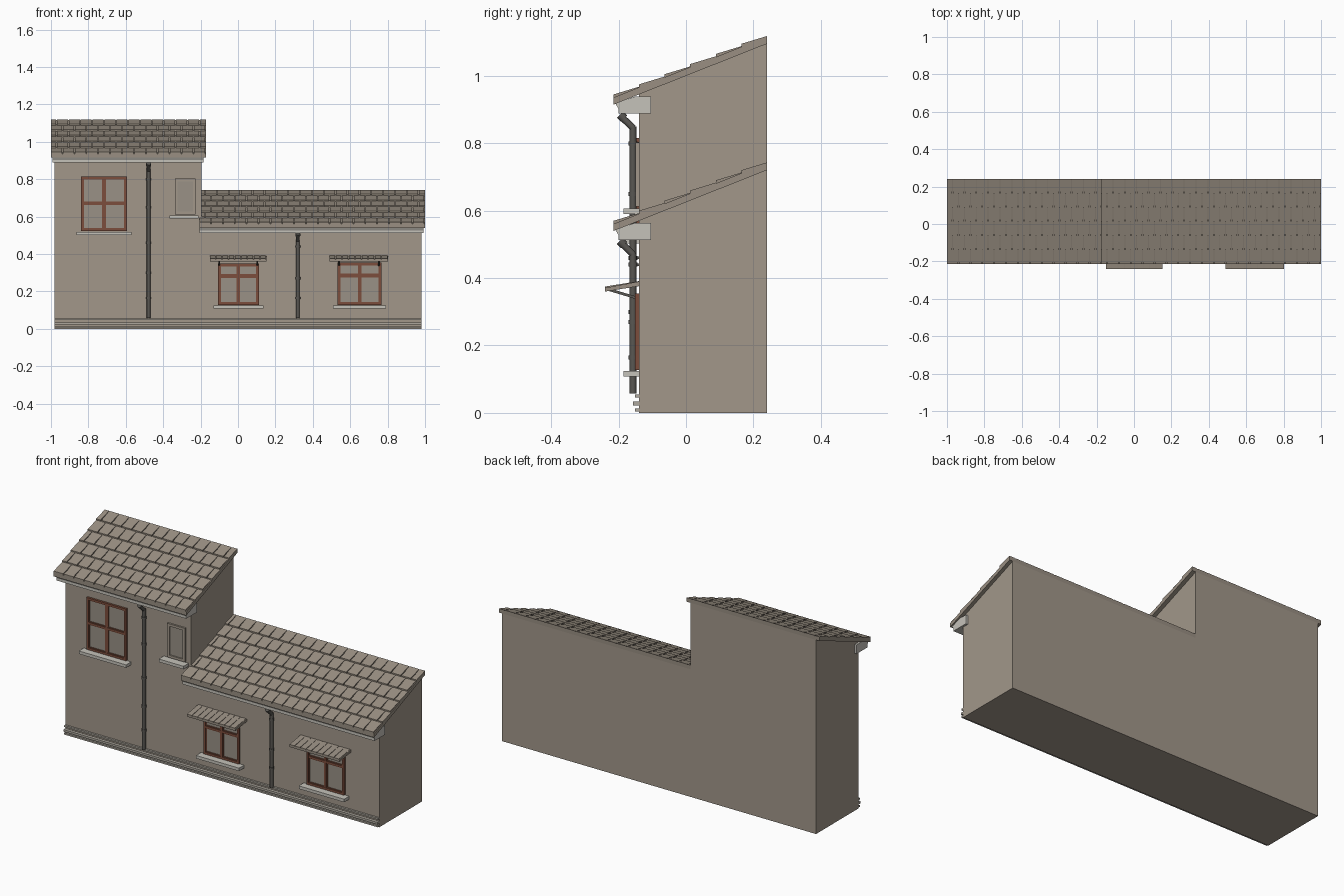
import bpy, bmesh
from mathutils import Vector

cube = bpy.data.objects.get("Cube")
if cube:
    bpy.data.objects.remove(cube, do_unlink=True)


def material(name, r, g, b):
    m = bpy.data.materials.new(name)
    m.use_nodes = True
    m.diffuse_color = (r, g, b, 1)
    m.node_tree.nodes["Principled BSDF"].inputs["Base Color"].default_value = (r, g, b, 1)
    return m


WALL = material("warm grey render", .36, .31, .255)
ROOF = material("taupe tiles", .32, .275, .225)
STONE = material("pale stone", .56, .54, .49)
WOOD = material("red brown wood", .20, .075, .045)
METAL = material("dark pipe metal", .10, .095, .085)
GLASS = material("grey glass", .32, .285, .24)
BAND = material("plinth grey", .42, .39, .34)

FRONT, BACK, EAVE = -.14, .24, -.215
SLOPE = .396


def finish(name, bm, mat):
    bmesh.ops.recalc_face_normals(bm, faces=bm.faces)
    mesh = bpy.data.meshes.new(name)
    bm.to_mesh(mesh)
    bm.free()
    mesh.materials.append(mat)
    ob = bpy.data.objects.new(name, mesh)
    bpy.context.collection.objects.link(ob)
    return ob


def prisms(name, mat, parts):
    """Each part is a (y, z) profile extruded from x0 to x1."""
    bm = bmesh.new()
    for profile, x0, x1 in parts:
        a = [bm.verts.new((x0, y, z)) for y, z in profile]
        b = [bm.verts.new((x1, y, z)) for y, z in profile]
        bm.faces.new(a)
        bm.faces.new(b[::-1])
        for i in range(len(a)):
            j = (i + 1) % len(a)
            bm.faces.new((a[i], b[i], b[j], a[j]))
    return finish(name, bm, mat)


def box(x0, x1, y0, y1, z0, z1):
    return [(y0, z0), (y1, z0), (y1, z1), (y0, z1)], x0, x1


def tubes(name, mat, runs):
    """Round bars; each run is (start, end, radius)."""
    bm = bmesh.new()
    for start, end, r in runs:
        a, b = Vector(start), Vector(end)
        d = b - a
        rot = d.to_track_quat('Z', 'Y').to_matrix().to_4x4()
        rot.translation = (a + b) / 2
        bmesh.ops.create_cone(bm, cap_ends=True, segments=12, radius1=r,
                              radius2=r, depth=d.length, matrix=rot)
    ob = finish(name, bm, mat)
    for f in ob.data.polygons:
        f.use_smooth = len(f.vertices) == 4
    return ob


def wing(label, wall_x, roof_x, cornice_x, z, columns, rows=6):
    """Wall, sloped roof with overlapping tiles, and eaves; z is the eave underside."""
    def under(y):
        return z + (y - EAVE) * SLOPE

    prisms(label + "_wall", WALL, [([(FRONT, 0), (BACK, 0), (BACK, under(BACK)),
                                     (FRONT, under(FRONT))], *wall_x)])
    deck = .021
    prisms(label + "_roof_deck", ROOF, [([(EAVE, z), (BACK, under(BACK)),
           (BACK, under(BACK) + deck), (EAVE, z + deck)], *roof_x)])
    # staggered courses, each tile raised at its lower edge
    tiles = []
    run, width = (BACK - EAVE) / rows, (roof_x[1] - roof_x[0]) / columns
    for r in range(rows):
        y0, y1 = EAVE + r * run, EAVE + (r + 1) * run
        b0, b1 = under(y0) + deck - .002, under(y1) + deck - .002
        shape = [(y0, b0), (y1, b1), (y1, b1 + .004), (y0, b0 + .011)]
        for c in range(columns + r % 2):
            x0 = roof_x[0] + (c - .5 * (r % 2)) * width
            x1 = min(x0 + width - .005, roof_x[1])
            tiles.append((shape, max(x0, roof_x[0]), x1))
    prisms(label + "_roof_tiles", ROOF, tiles)
    cornice = [(-.21, z + .004), (-.2, z - .013), (-.2, z - .027),
               (-.104, z - .027), (-.104, z + .024), (-.15, z + .024)]
    prisms(label + "_cornice", STONE, [(cornice, *cornice_x)])


wing("tower", (-.98, -.195), (-1, -.172), (-.992, -.184), .915, 13)
wing("annex", (-.195, .98), (-.205, 1), (-.205, .992), .54, 19)

# stepped plinth
prisms("plinth_bands", BAND, [
    box(-.98, .98, y, FRONT, z0, z1)
    for y, z0, z1 in ((-.152, .004, .013), (-.157, .022, .034), (-.151, .046, .055))])


def window(label, x0, x1, z0, z1, transom):
    """Outer frame, four sashes around thin panes, and a stone sill."""
    t, s = .012, .008
    mid = (x0 + x1) / 2
    bars = [box(x0, x0 + t, -.152, FRONT, z0, z1), box(x1 - t, x1, -.152, FRONT, z0, z1),
            box(x0, x1, -.152, FRONT, z1 - t, z1), box(x0, x1, -.152, FRONT, z0, z0 + t),
            box(mid - t / 2, mid + t / 2, -.151, FRONT, z0, z1),
            box(x0, x1, -.151, FRONT, transom - t / 2, transom + t / 2)]
    for a, b in ((x0 + t, mid - t / 2), (mid + t / 2, x1 - t)):
        for c, d in ((z0 + t, transom - t / 2), (transom + t / 2, z1 - t)):
            bars += [box(a, a + s / 2, -.147, FRONT, c, d), box(b - s / 2, b, -.147, FRONT, c, d),
                     box(a, b, -.147, FRONT, c, c + s / 2), box(a, b, -.147, FRONT, d - s / 2, d)]
    prisms(label + "_frame", WOOD, bars)
    prisms(label + "_panes", GLASS, [box(x0 + t, x1 - t, -.143, FRONT, z0 + t, z1 - t)])
    sill(label, x0 - .024, x1 + .024, z0 - .003)


def sill(label, x0, x1, top):
    prisms(label + "_sill", STONE, [box(x0, x1, -.185, FRONT, top - .017, top)])


def canopy(label, x0, x1, count=9):
    """Sloping tiled hood on two timber struts."""
    step = (x1 - x0) / count
    prisms(label + "_hood", ROOF, [([(-.24, .36), (FRONT, .376), (FRONT, .39), (-.24, .371)],
                                    x0, x1)])
    prisms(label + "_hood_tiles", ROOF, [
        ([(-.24, .37), (FRONT, .388), (FRONT, .391), (-.24, .375)],
         x0 + i * step, x0 + (i + 1) * step - .005) for i in range(count)])
    prisms(label + "_struts", METAL, [
        ([(-.23, .362), (FRONT, .335), (FRONT, .343), (-.215, .366)], x - .005, x + .005)
        for x in (x0 + .05, x1 - .05)])


window("tower_window", -.84, -.593, .522, .815, .672)
window("annex_left_window", -.108, .112, .128, .35, .282)
window("annex_right_window", .533, .768, .128, .355, .285)
canopy("annex_left", -.15, .153)
canopy("annex_right", .49, .803)

# small stair window with a plain surround
sx0, sx1, sz0, sz1, st = -.338, -.227, .612, .803, .014
prisms("stair_window_frame", WALL, [
    box(sx0, sx0 + st, -.15, FRONT, sz0, sz1), box(sx1 - st, sx1, -.15, FRONT, sz0, sz1),
    box(sx0, sx1, -.15, FRONT, sz1 - st, sz1), box(sx0, sx1, -.15, FRONT, sz0, sz0 + st)])
prisms("stair_window_pane", GLASS, [box(sx0 + st, sx1 - st, -.143, FRONT, sz0 + st, sz1 - st)])
sill("stair_window", -.365, -.21, .607)


def downpipe(label, x, top, collars):
    y = -.157
    runs = [((x, y, .058), (x, y, top - .035), .010),
            ((x, y, top - .04), (x, -.192, top - .006), .010),
            ((x, -.184, top - .012), (x, -.196, top), .013)]
    runs += [((x, y, c - .006), (x, y, c + .006), .013) for c in collars]
    tubes(label, METAL, runs)
    prisms(label + "_clips", METAL, [box(x - .004, x + .004, y, FRONT, c - .004, c + .004)
                                     for c in collars])


downpipe("tower_downpipe", -.478, .885, (.165, .3, .46, .65, .8))
downpipe("annex_downpipe", .32, .51, (.165, .27, .44))
